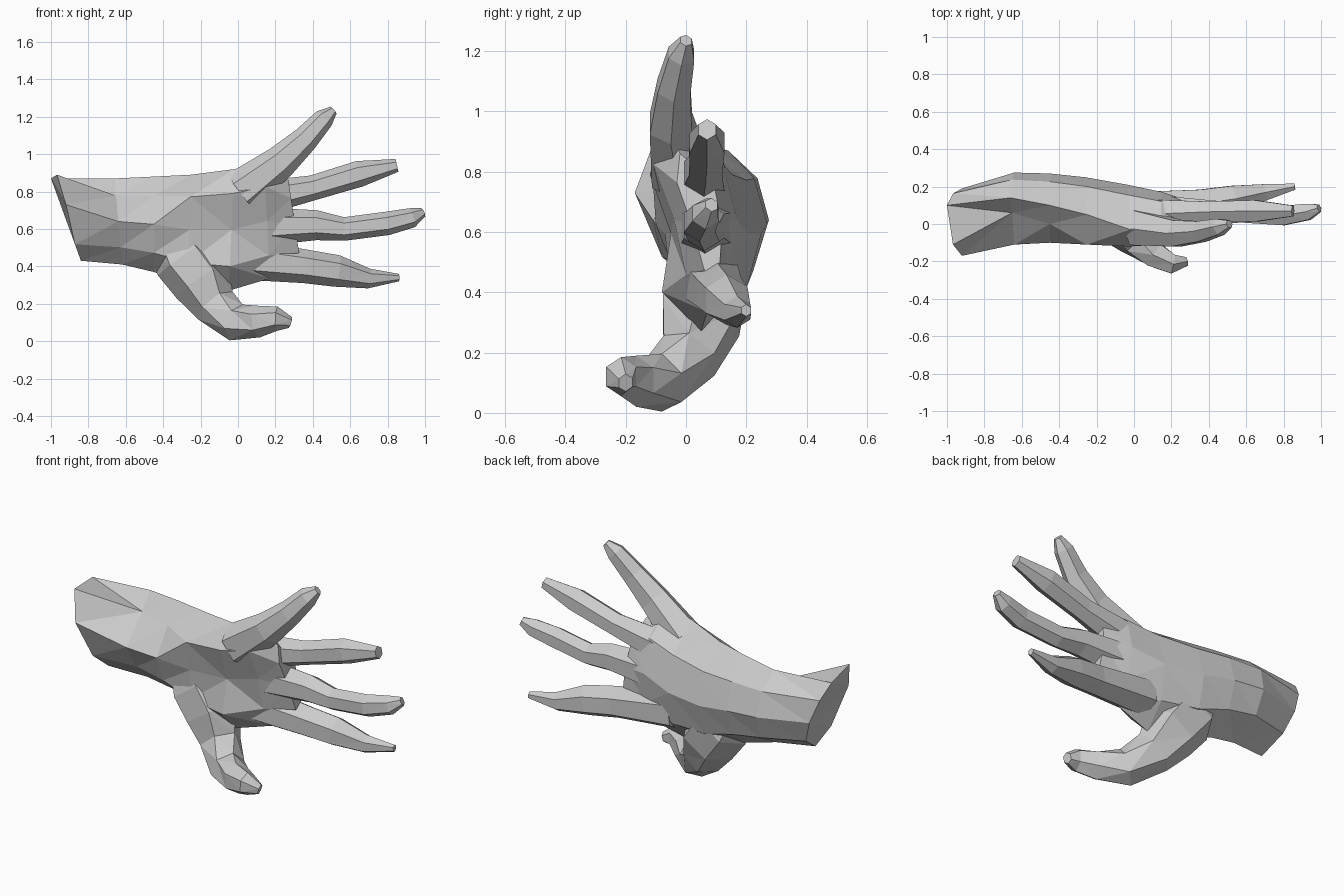
import bpy, bmesh, math
from mathutils import Vector

if "Cube" in bpy.data.objects:
    bpy.data.objects.remove(bpy.data.objects["Cube"])


def loft(name, rings):
    """Skin equal-sized point rings, cap both ends, triangulate."""
    bm = bmesh.new()
    vs = [[bm.verts.new(p) for p in r] for r in rings]
    n = len(vs[0])
    for a, b in zip(vs, vs[1:]):
        for i in range(n):
            j = (i + 1) % n
            bm.faces.new((a[i], a[j], b[j], b[i]))
    bm.faces.new(vs[0])
    bm.faces.new(vs[-1])
    bmesh.ops.recalc_face_normals(bm, faces=bm.faces)
    bmesh.ops.triangulate(bm, faces=bm.faces)
    me = bpy.data.meshes.new(name)
    bm.to_mesh(me)
    bm.free()
    ob = bpy.data.objects.new(name, me)
    bpy.context.collection.objects.link(ob)
    return ob


def palm_ring(top, bot, front, back):
    """Eight-point section: top, three back points, bottom, three front points."""
    top, bot = Vector(top), Vector(bot)
    ring = [top]
    for t, k in ((.2, .75), (.5, 1), (.8, .75)):
        p = top.lerp(bot, t)
        p.y += (back - p.y) * k
        ring.append(p)
    ring.append(bot)
    for t, y in zip((.8, .5, .2), reversed(front)):
        p = top.lerp(bot, t)
        p.y = y
        ring.append(p)
    return ring


def digit(name, flat, stations, sides=6):
    """Tapered tube; each station is x, y, z, half width; flat = thickness ratio."""
    pts = [Vector(s[:3]) for s in stations]
    rings = []
    for i, s in enumerate(stations):
        t = (pts[min(i + 1, len(pts) - 1)] - pts[max(i - 1, 0)]).normalized()
        w = Vector((0, 1, 0)).cross(t).normalized()
        h = t.cross(w) * flat
        rings.append([pts[i] + s[3] * (w * math.cos(a) + h * math.sin(a))
                      for a in (2 * math.pi * k / sides for k in range(sides))])
    return loft(name, rings)


# Wrist and palm, the wrist end flared at the upper front
rings = [palm_ring(*s) for s in (
    ((-1.0, .10, .87), (-.84, .02, .43), (-.11, -.17, -.08), .19),
    ((-.66, .14, .87), (-.62, .06, .41), (.06, -.11, -.03), .275),
    ((-.45, .10, .88), (-.45, .08, .37), (.00, -.10, -.04), .27),
    ((-.25, .05, .89), (-.27, .06, .30), (-.11, -.07, -.05), .25),
    ((-.02, -.03, .92), (-.05, .05, .27), (-.12, -.05, -.08), .21),
    ((.14, -.05, .95), (.17, .07, .335), (-.11, -.04, .00), .17),
    ((.27, -.02, .86), (.34, .11, .38), (-.03, .02, .06), .12),
)]
rings[0][7].z = .89
rings[0][6].z = .73
hand = loft("hand", rings)

# Four fingers and the bent thumb
digits = [
    digit("little_finger", .9, [(.02, -.02, .80, .12), (.23, -.05, .96, .09),
                                (.36, -.04, 1.08, .07), (.46, -.015, 1.19, .055),
                                (.51, 0, 1.235, .025)]),
    digit("ring_finger", .95, [(.05, .05, .75, .10), (.40, .065, .82, .067),
                               (.65, .07, .895, .07), (.85, .07, .94, .035)]),
    digit("middle_finger", .95, [(.05, .07, .61, .11), (.42, .06, .62, .08),
                                 (.57, .06, .60, .063), (.80, .045, .63, .063),
                                 (.93, .065, .66, .053), (.99, .085, .69, .025)]),
    digit("index_finger", .95, [(.00, .08, .44, .11), (.36, .11, .40, .09),
                                (.53, .135, .375, .085), (.70, .17, .335, .053),
                                (.86, .20, .34, .02)]),
    digit("thumb", .9, [(-.36, .07, .56, .12), (-.29, .07, .45, .17),
                        (-.19, .05, .32, .165), (-.12, .01, .19, .118),
                        (-.01, -.08, .10, .102), (.11, -.165, .105, .085),
                        (.21, -.215, .12, .065), (.28, -.20, .10, .03)]),
]

# Fuse everything into a single skin
bpy.context.view_layer.objects.active = hand
for d in digits:
    m = hand.modifiers.new("join_" + d.name, 'BOOLEAN')
    m.operation, m.solver, m.object = 'UNION', 'EXACT', d
    bpy.ops.object.modifier_apply(modifier=m.name)
    bpy.data.objects.remove(d)
